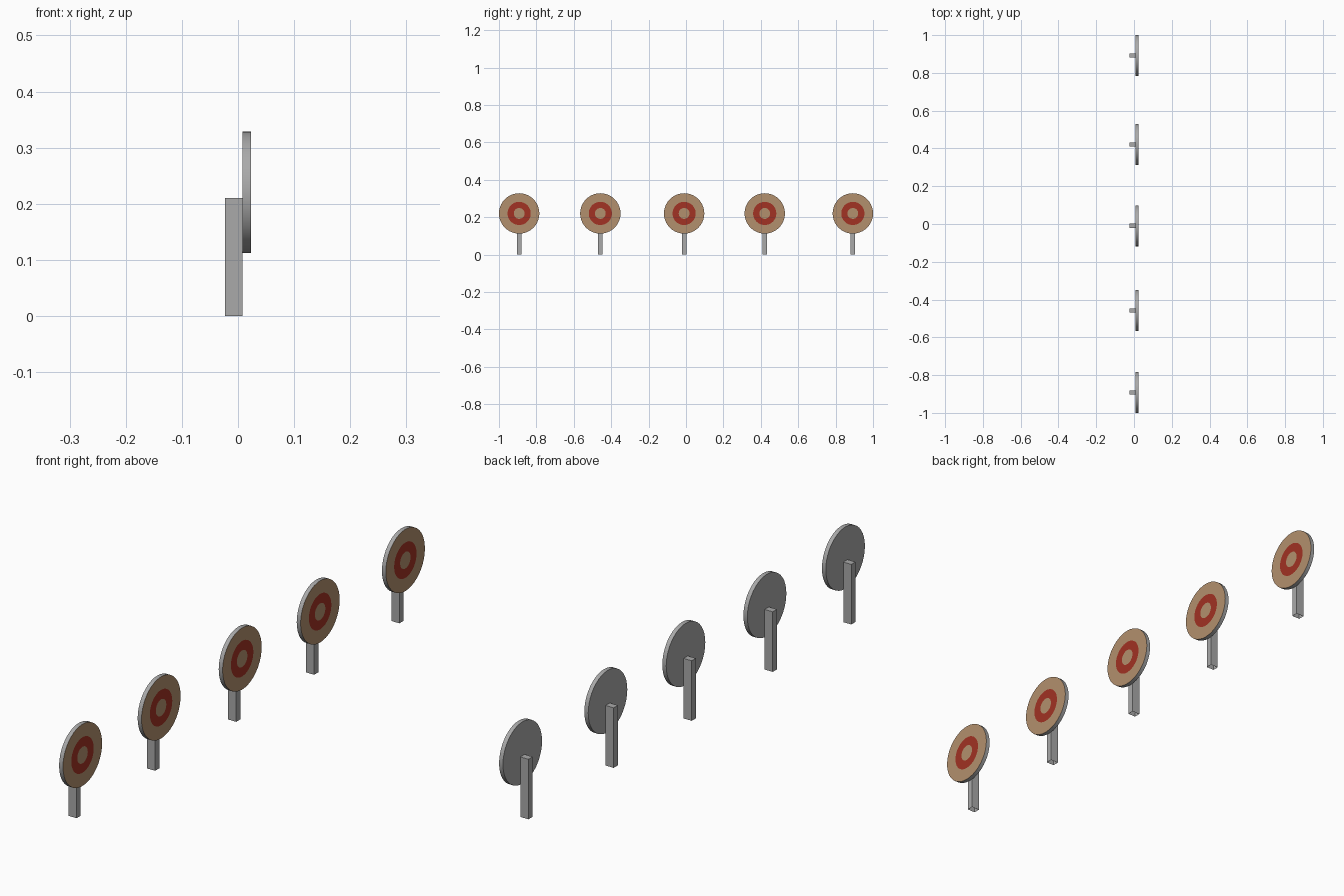
import bpy, bmesh, math

if "Cube" in bpy.data.objects:
    bpy.data.objects.remove(bpy.data.objects["Cube"])


def material(name, rgb):
    m = bpy.data.materials.new(name)
    m.diffuse_color = (*rgb, 1)
    m.use_nodes = True
    m.node_tree.nodes["Principled BSDF"].inputs["Base Color"].default_value = m.diffuse_color
    return m


GREY = material("grey", (0.40, 0.40, 0.40))
TAN = material("tan", (0.45, 0.28, 0.155))
RED = material("red", (0.36, 0.032, 0.017))

SEGMENTS = 40
X_BACK, X_MID, X_FRONT = -0.023, 0.008, 0.023
DISC_Z, DISC_R = 0.2205, 0.108
POST_HALF_WIDTH, POST_TOP = 0.0115, 0.21


def make_object(name, bm, mats, y):
    bmesh.ops.recalc_face_normals(bm, faces=bm.faces)
    me = bpy.data.meshes.new(name)
    bm.to_mesh(me)
    bm.free()
    for m in mats:
        me.materials.append(m)
    ob = bpy.data.objects.new(name, me)
    ob.location.y = y
    bpy.context.collection.objects.link(ob)
    return ob


def make_disc(name, y):
    """Round target board with painted rings on its +x face."""
    bm = bmesh.new()

    def ring(x, r):
        return [bm.verts.new((x, r * math.cos(a), DISC_Z + r * math.sin(a)))
                for a in (2 * math.pi * i / SEGMENTS for i in range(SEGMENTS))]

    # back edge, front edge, then the red band's outer and inner edges
    rings = [ring(X_MID, DISC_R), ring(X_FRONT, DISC_R),
             ring(X_FRONT, 0.062), ring(X_FRONT, 0.029)]
    for a, b, mat in zip(rings, rings[1:], (0, 1, 2)):
        for i in range(SEGMENTS):
            j = (i + 1) % SEGMENTS
            f = bm.faces.new((a[i], a[j], b[j], b[i]))
            f.material_index = mat
    bm.faces.new(rings[0])                       # plain back
    bm.faces.new(rings[-1]).material_index = 1   # bullseye
    ob = make_object(name, bm, (GREY, TAN, RED), y)
    bpy.context.view_layer.objects.active = ob
    ob.select_set(True)
    bpy.ops.object.shade_smooth_by_angle(angle=math.radians(30))
    ob.select_set(False)


def make_post(name, y):
    """Square post, open at the bottom."""
    bm = bmesh.new()
    bmesh.ops.create_cube(bm, size=1)
    for v in bm.verts:
        v.co.x = X_BACK if v.co.x < 0 else X_MID
        v.co.y *= 2 * POST_HALF_WIDTH
        v.co.z = 0 if v.co.z < 0 else POST_TOP
    bottom = [f for f in bm.faces if all(v.co.z == 0 for v in f.verts)]
    bmesh.ops.delete(bm, geom=bottom, context='FACES_ONLY')
    make_object(name, bm, (GREY,), y)


# Row of five targets
for n, y in enumerate((-0.892, -0.458, -0.01, 0.421, 0.892), 1):
    make_disc(f"target_disc_{n}", y)
    make_post(f"target_post_{n}", y)
